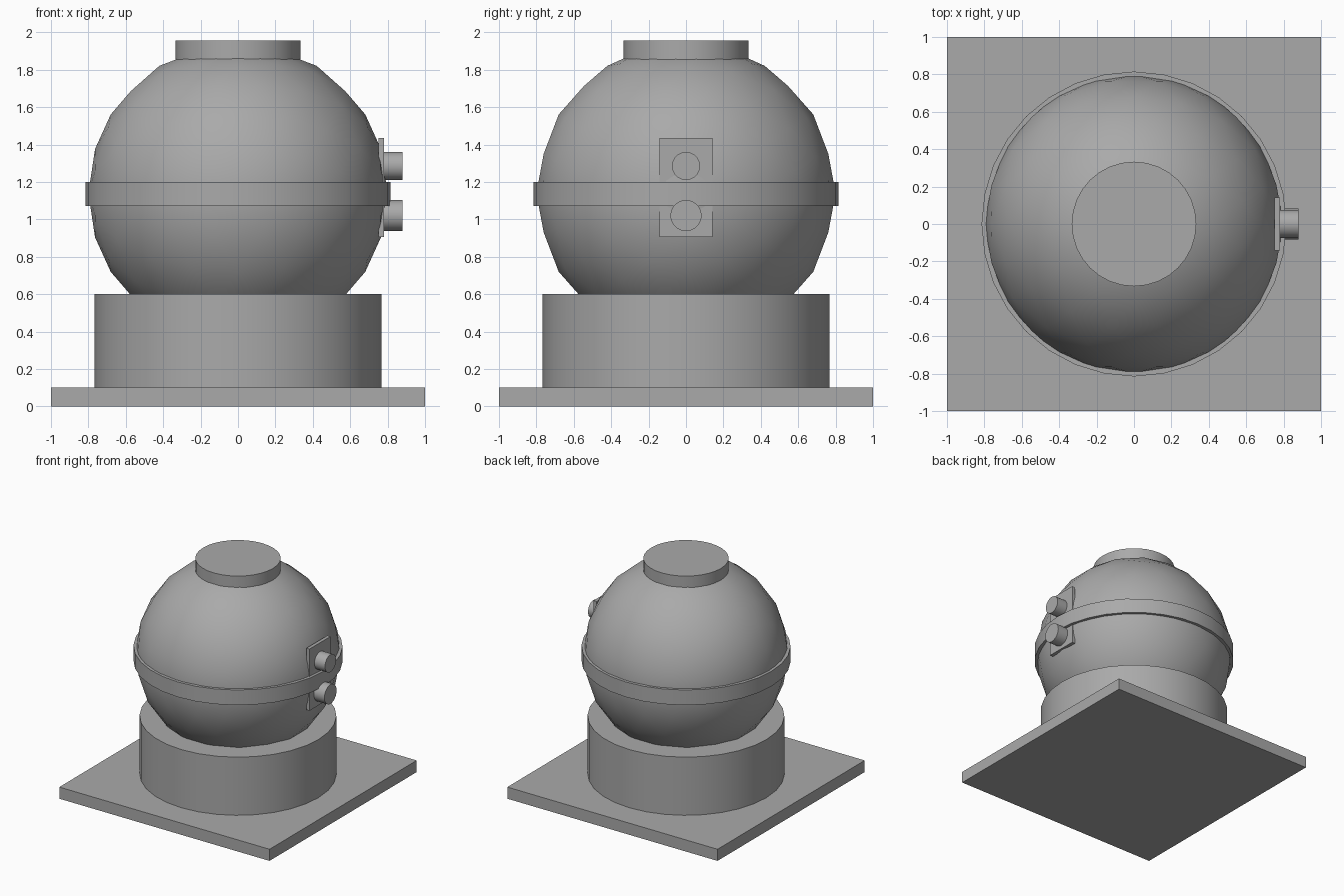
import bpy
import math

cube = bpy.data.objects.get("Cube")
if cube:
    bpy.data.objects.remove(cube, do_unlink=True)

# One plain grey for everything
grey = bpy.data.materials.new("plain_grey")
grey.use_nodes = True
colour = (0.4, 0.4, 0.4, 1)
grey.diffuse_color = colour
grey.node_tree.nodes["Principled BSDF"].inputs["Base Color"].default_value = colour


def finish(name):
    obj = bpy.context.object
    obj.name = name
    obj.data.materials.append(grey)
    return obj


def box(name, low, high):
    centre = [(a + b) / 2 for a, b in zip(low, high)]
    bpy.ops.mesh.primitive_cube_add(size=1, location=centre)
    obj = finish(name)
    obj.scale = [b - a for a, b in zip(low, high)]
    bpy.ops.object.transform_apply(location=False, rotation=False, scale=True)


def cylinder(name, radius, length, centre, tilt=0):
    bpy.ops.mesh.primitive_cylinder_add(
        vertices=32, radius=radius, depth=length,
        location=centre, rotation=(0, tilt, math.pi / 2 if not tilt else 0))
    finish(name)
    bpy.ops.object.shade_smooth_by_angle(angle=math.radians(30))


# Square foot and round pedestal
box("foot_plate", (-1, -1, 0), (1, 1, 0.1))
cylinder("pedestal", 0.767, 0.5, (0, 0, 0.35))

# Globe, turned so that an edge of its coarse triangulation stands upright at the side
edge_angle = math.atan(2)
bpy.ops.mesh.primitive_ico_sphere_add(
    subdivisions=3, radius=0.8, location=(0, 0, 1.14),
    rotation=(0, math.pi / 2 - edge_angle / 2, 0))
finish("globe")
bpy.ops.object.shade_smooth()

# Equator band and top cap
cylinder("equator_band", 0.815, 0.13, (0, 0, 1.135))
cylinder("top_cap", 0.333, 0.1, (0, 0, 1.905))

# Side plate with two knobs
box("side_plate", (0.75, -0.142, 0.905), (0.78, 0.142, 1.435))
for name, radius, height in (("upper_knob", 0.075, 1.285), ("lower_knob", 0.083, 1.02)):
    cylinder(name, radius, 0.12, (0.82, 0, height), math.pi / 2)
